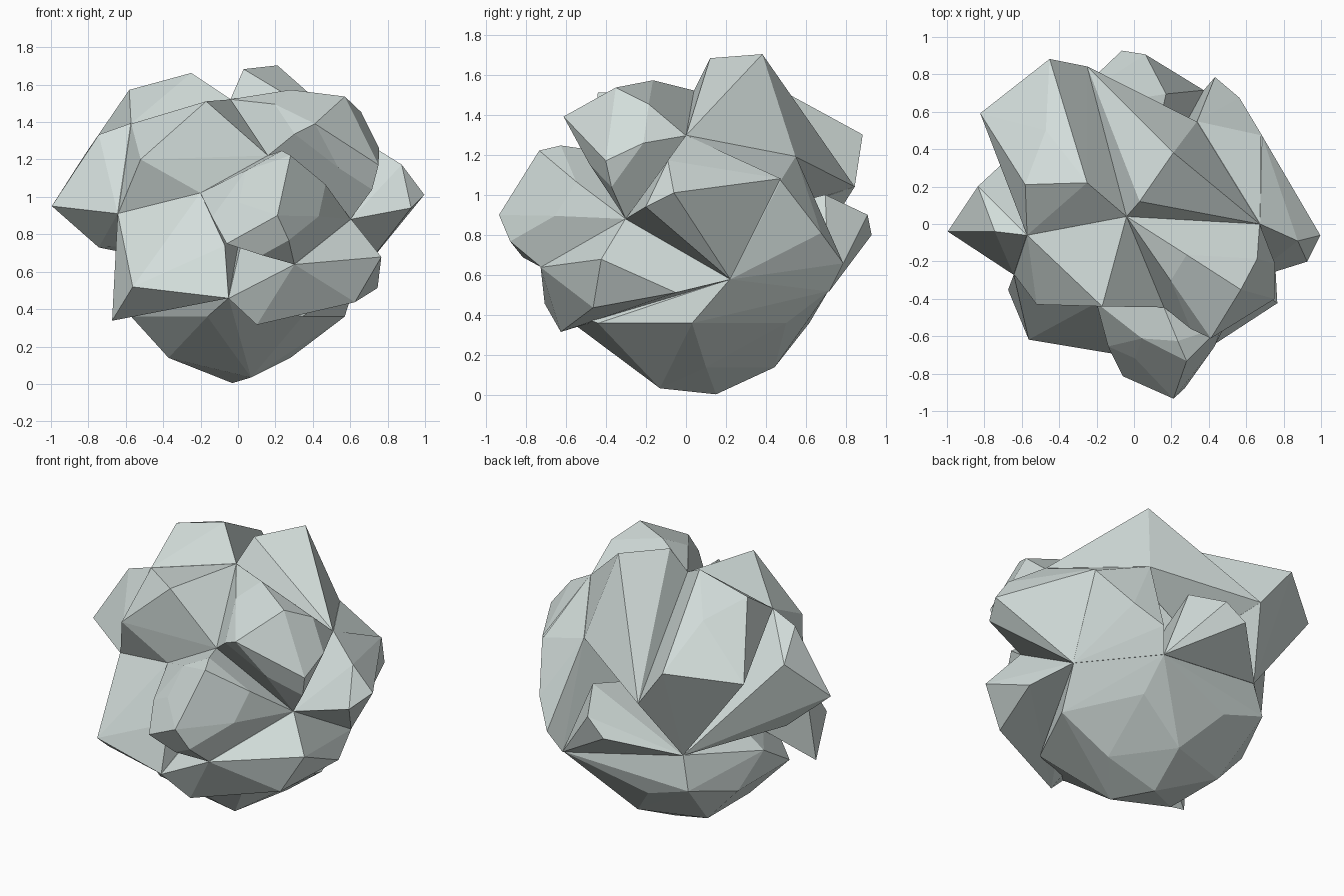
import bpy, bmesh, math
from mathutils import Vector

if "Cube" in bpy.data.objects:
    bpy.data.objects.remove(bpy.data.objects["Cube"])

stone = bpy.data.materials.new("pale grey stone")
stone.diffuse_color = (0.65, 0.725, 0.705, 1)
stone.use_nodes = True
stone.node_tree.nodes["Principled BSDF"].inputs["Base Color"].default_value = stone.diffuse_color

HEART = Vector((0, 0, 0.8))  # middle of the rock

# Creases where neighbouring lobes meet
TOP = Vector((-.04, .04, 1.52))
FRONT = Vector((-.2, -.42, 1.02))
FRONT_HIGH = Vector((.16, -.445, 1.22))
FRONT_LOW = Vector((-.05, -.7, .46))
UNDER_NOSE = Vector((.3, -.72, .64))
RIGHT = Vector((.6, -.3, .88))
RIGHT_LOW = Vector((.64, .22, .58))
RIGHT_HIGH = Vector((.67, 0, 1.295))
LEFT = Vector((-.64, -.27, .91))
LEFT_HIGH = Vector((-.57, -.06, 1.39))
BACK_HIGH = Vector((-.25, .84, 1.04))
BACK_LEFT = Vector((-.4, .6, .66))
BACK_RIGHT = Vector((.335, .545, 1.19))
BACK_LOW = Vector((.37, .71, .52))


def swell(p, s):
    """Move a point away from the heart."""
    return HEART + (Vector(p) - HEART) * s


def ring(n, radius, x, y, z):
    """Regular ring of points."""
    return [Vector((x + radius * math.cos(math.tau * i / n),
                    y + radius * math.sin(math.tau * i / n), z)) for i in range(n)]


def lobe(name, creases, tips, shoulder=None):
    """Convex lump over its tips, its creases and swollen shoulders between them."""
    tips = [Vector(t) for t in tips]
    points = creases + tips
    # each lobe is rooted a little past the heart, on its far side
    mean = sum(points, Vector()) / len(points)
    points = points + [HEART - (mean - HEART).normalized() * .07]
    if shoulder:
        points += [swell((t + c) / 2, shoulder) for t in tips for c in creases]
    # hair's breadth of size difference keeps shared creases from coinciding
    grow = 1 + .0007 * len(bpy.data.objects)
    bm = bmesh.new()
    for p in points:
        bm.verts.new(swell(p, grow))
    hull = bmesh.ops.convex_hull(bm, input=bm.verts[:])
    junk = {v for v in hull["geom_interior"] + hull["geom_unused"]
            if isinstance(v, bmesh.types.BMVert)}
    bmesh.ops.delete(bm, geom=list(junk), context='VERTS')
    bmesh.ops.recalc_face_normals(bm, faces=bm.faces[:])
    me = bpy.data.meshes.new(name)
    bm.to_mesh(me)
    bm.free()
    me.materials.append(stone)
    ob = bpy.data.objects.new(name, me)
    bpy.context.collection.objects.link(ob)
    return ob


def volume(me):
    bm = bmesh.new()
    bm.from_mesh(me)
    v = bm.calc_volume(signed=True)
    closed = all(e.is_manifold for e in bm.edges)
    bm.free()
    return v if closed else 0


# Core that fills the gaps behind the creases
inner = [TOP, FRONT, FRONT_HIGH, RIGHT, RIGHT_LOW, RIGHT_HIGH, LEFT,
         LEFT_HIGH, BACK_LEFT, BACK_RIGHT]
rock = lobe("rock", [], [swell(p, .8) for p in inner])

# Rounded bottom: two rings closing to a short ridge
bowl = ring(7, .6, -.03, .03, .36) + ring(5, .36, -.08, .1, .14)
bowl += [Vector((-.03, .15, .005)), Vector((.07, -.13, .035)),
         Vector((-.45, .62, .45)), Vector((-.62, .1, .56))]

lobes = [
    lobe("base", [RIGHT_LOW, BACK_LEFT, FRONT_LOW, BACK_LOW], bowl),
    # Upper lobes
    lobe("upper_front_left", [TOP, FRONT, FRONT_HIGH, LEFT, LEFT_HIGH],
         [(-.17, -.44, 1.51), (-.52, -.43, 1.2)]),
    lobe("upper_front_right", [TOP, FRONT_HIGH, RIGHT, RIGHT_HIGH],
         [(.57, -.35, 1.535), (.75, -.4, 1.17), (.41, -.61, 1.39)], 1.06),
    lobe("upper_back_left", [TOP, BACK_HIGH, BACK_LEFT, LEFT_HIGH],
         [(-.58, .21, 1.57), (-.25, .22, 1.66), (-.47, .5, 1.5),
          (-.82, .59, 1.22), (-.45, .88, 1.3)]),
    lobe("upper_back", [TOP, RIGHT_HIGH, BACK_RIGHT, BACK_HIGH],
         [(.03, .12, 1.68), (.21, .38, 1.7)]),
    # Side lobes
    lobe("front_nose", [FRONT, FRONT_HIGH, RIGHT, UNDER_NOSE],
         [(.28, -.73, 1.22), (.21, -.93, .9), (-.06, -.81, .75)], 1.06),
    lobe("front_left", [FRONT, LEFT, FRONT_LOW],
         [(-.67, -.35, .34), (-.56, -.615, .52), (-.07, -.6, .74)]),
    lobe("left_side", [LEFT, LEFT_HIGH, BACK_LEFT],
         [(-.99, -.04, .95), (-.74, -.04, 1.33), (-.83, .2, 1.2), (-.74, .05, .73)]),
    lobe("right_side", [RIGHT, RIGHT_LOW, RIGHT_HIGH],
         [(.99, -.06, 1.01), (.87, -.09, 1.17), (.92, -.2, .94), (.68, .47, 1.08)]),
    lobe("back_right", [RIGHT_LOW, RIGHT_HIGH, BACK_RIGHT, BACK_LOW],
         [(.68, .47, 1.07), (.56, .67, .81), (.43, .78, .66)]),
    lobe("back_knob", [BACK_LEFT, BACK_LOW],
         [(-.065, .92, .8), (.06, .9, .9), (.17, .69, 1)]),
    lobe("lower_right", [RIGHT, RIGHT_LOW, UNDER_NOSE, FRONT_LOW],
         [(.76, -.42, .68), (.74, -.05, .515), (.62, -.46, .44), (.1, -.62, .32)]),
]

# Fuse the lobes one by one; a lobe that cannot be fused stays a part of its own
for part in lobes:
    mod = rock.modifiers.new("join", 'BOOLEAN')
    mod.operation = 'UNION'
    mod.solver = 'EXACT'
    mod.object = part
    bpy.context.view_layer.update()
    graph = bpy.context.evaluated_depsgraph_get()
    fused = bpy.data.meshes.new_from_object(rock.evaluated_get(graph))
    rock.modifiers.clear()
    if volume(fused) > max(volume(rock.data), volume(part.data)):
        rock.data = fused
        bpy.data.objects.remove(part)

# One flat stone colour throughout
rock.data.materials.clear()
rock.data.materials.append(stone)
for f in rock.data.polygons:
    f.material_index = 0
    f.use_smooth = False
